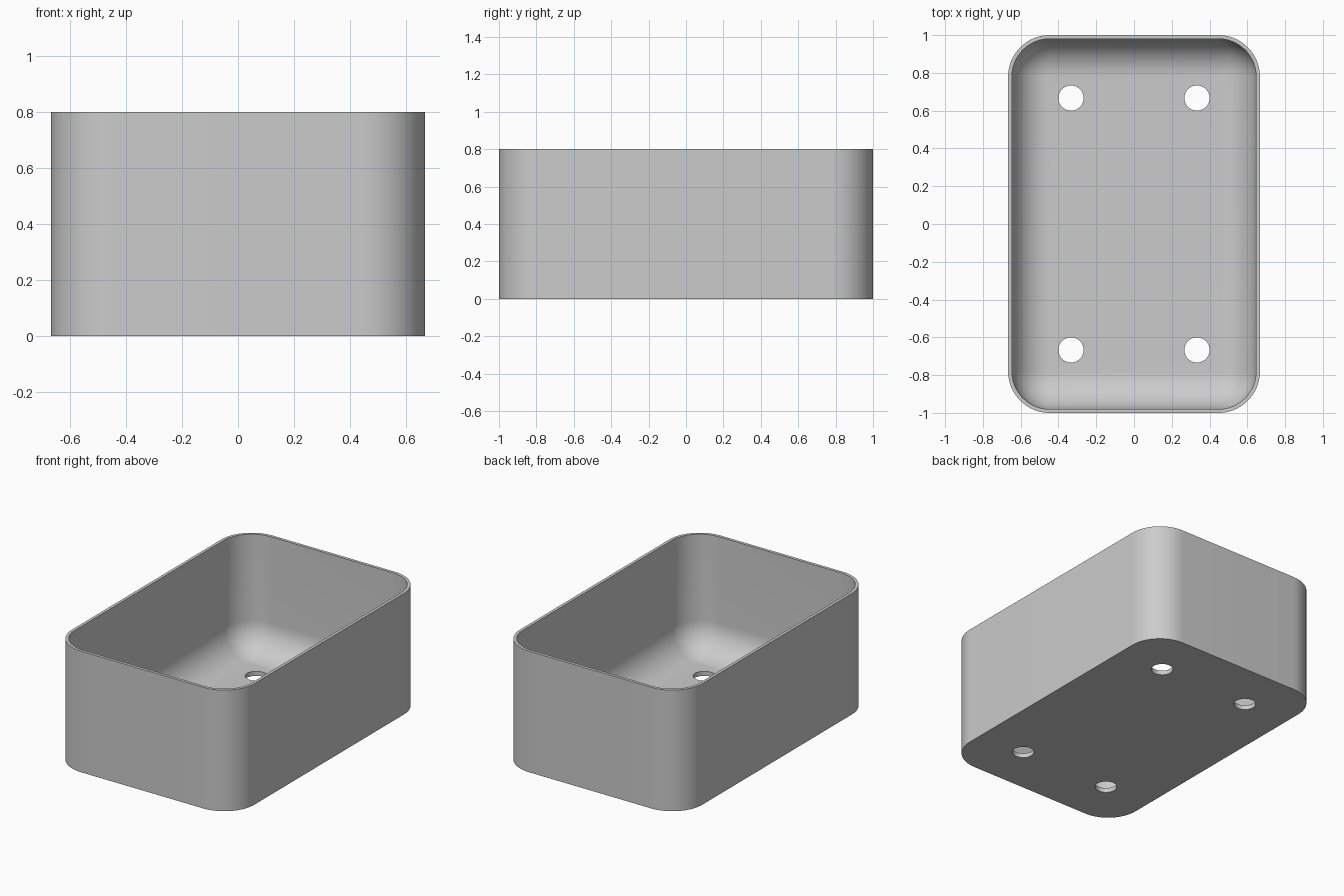
import bpy
import bmesh
from math import sin, cos, pi
from mathutils import Matrix

if "Cube" in bpy.data.objects:
    bpy.data.objects.remove(bpy.data.objects["Cube"])

HALF_X, HALF_Y, HEIGHT = 2 / 3, 1.0, 0.8
WALL, FLOOR, FILLET = 0.02, 0.03, 0.2
SEGMENTS = 16

grey = bpy.data.materials.new("plain grey")
grey.use_nodes = True
colour = (0.6, 0.6, 0.6, 1)
grey.diffuse_color = colour
grey.node_tree.nodes["Principled BSDF"].inputs["Base Color"].default_value = colour


def add_object(name, bm):
    bmesh.ops.recalc_face_normals(bm, faces=bm.faces)
    mesh = bpy.data.meshes.new(name)
    bm.to_mesh(mesh)
    bm.free()
    obj = bpy.data.objects.new(name, mesh)
    bpy.context.collection.objects.link(obj)
    mesh.materials.append(grey)
    return obj


def rounded_loop(bm, inset, radius, z):
    """Ring of vertices around a rounded rectangle."""
    cx, cy = HALF_X - inset - radius, HALF_Y - inset - radius
    ring = []
    for corner, (sx, sy) in enumerate(((1, 1), (-1, 1), (-1, -1), (1, -1))):
        for i in range(SEGMENTS + 1):
            a = (corner + i / SEGMENTS) * pi / 2
            ring.append(bm.verts.new((sx * cx + radius * cos(a),
                                      sy * cy + radius * sin(a), z)))
    return ring


# Open tray: outer wall, rim, inner wall, then a fillet rounding into the floor
bm = bmesh.new()
outer_radius = FILLET + WALL
rings = [rounded_loop(bm, 0, outer_radius, 0),
         rounded_loop(bm, 0, outer_radius, HEIGHT),
         rounded_loop(bm, WALL, FILLET, HEIGHT)]
for i in range(SEGMENTS + 1):
    a = i / SEGMENTS * pi / 2
    rings.append(rounded_loop(bm, WALL + FILLET * (1 - cos(a)), FILLET * cos(a),
                              FLOOR + FILLET * (1 - sin(a))))
for low, high in zip(rings, rings[1:]):
    for i in range(len(low)):
        j = (i + 1) % len(low)
        bm.faces.new((low[i], low[j], high[j], high[i]))
bm.faces.new(rings[0])
bm.faces.new(rings[-1])
bmesh.ops.remove_doubles(bm, verts=bm.verts, dist=1e-5)
tray = add_object("tray", bm)

# Four round drain holes through the floor
bm = bmesh.new()
for x in (-HALF_X / 2, HALF_X / 2):
    for y in (-2 / 3, 2 / 3):
        bmesh.ops.create_cone(bm, cap_ends=True, segments=48, radius1=1 / 15,
                              radius2=1 / 15, depth=0.2,
                              matrix=Matrix.Translation((x, y, 0)))
cutter = add_object("hole_cutter", bm)
cutter.hide_render = True

cut = tray.modifiers.new("drain holes", "BOOLEAN")
cut.operation = "DIFFERENCE"
cut.solver = "EXACT"
cut.object = cutter
bpy.ops.object.select_all(action="DESELECT")
bpy.context.view_layer.objects.active = tray
tray.select_set(True)
bpy.ops.object.modifier_apply(modifier=cut.name)
bpy.data.objects.remove(cutter)
bpy.ops.object.shade_smooth_by_angle()
